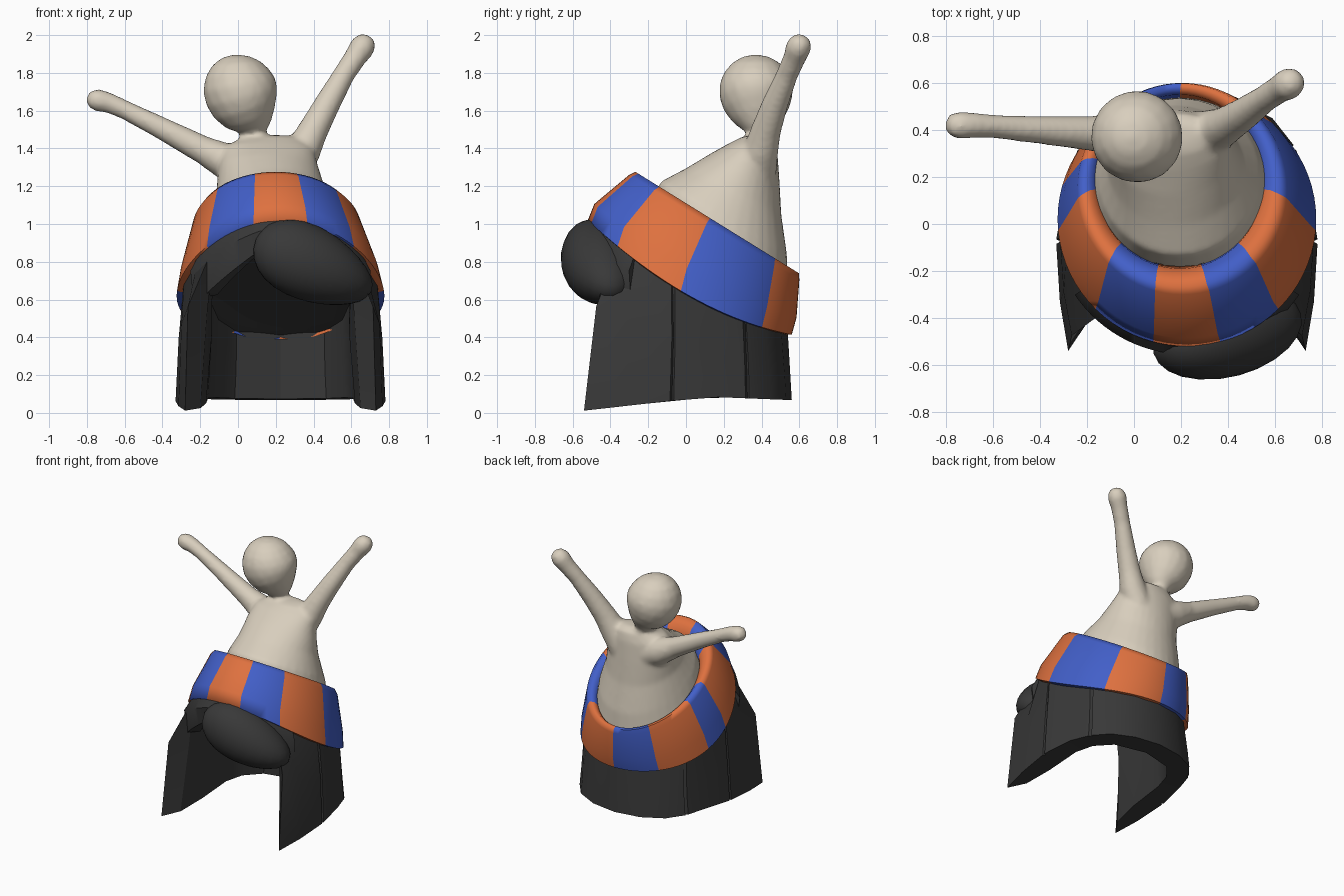
import bpy, bmesh, math
from math import sin, cos, pi, radians
from mathutils import Vector, Matrix

if "Cube" in bpy.data.objects:
    bpy.data.objects.remove(bpy.data.objects["Cube"])


def material(name, rgb):
    m = bpy.data.materials.new(name)
    m.diffuse_color = (*rgb, 1)
    m.use_nodes = True
    m.node_tree.nodes["Principled BSDF"].inputs["Base Color"].default_value = m.diffuse_color
    return m


CREAM = material("cream", (0.69, 0.62, 0.51))
ORANGE = material("orange", (0.73, 0.165, 0.05))
BLUE = material("blue", (0.055, 0.115, 0.58))
DARK = material("charcoal", (0.04, 0.04, 0.04))


def finish(bm, name, mats, angle=35):
    bmesh.ops.recalc_face_normals(bm, faces=bm.faces)
    me = bpy.data.meshes.new(name)
    bm.to_mesh(me)
    bm.free()
    ob = bpy.data.objects.new(name, me)
    bpy.context.collection.objects.link(ob)
    for m in mats:
        me.materials.append(m)
    bpy.ops.object.select_all(action='DESELECT')
    ob.select_set(True)
    bpy.context.view_layer.objects.active = ob
    bpy.ops.object.shade_smooth_by_angle(angle=radians(angle))
    return ob


def loft(bm, rings, closed=True, caps=True, loop=False, rule=None):
    """Bridge point rings; rule(i) gives the material of column i."""
    vs = [[bm.verts.new(p) for p in r] for r in rings]
    n = len(rings[0])
    pairs = list(zip(vs, vs[1:])) + ([(vs[-1], vs[0])] if loop else [])
    for a, b in pairs:
        for i in range(n if closed else n - 1):
            j = (i + 1) % n
            f = bm.faces.new((a[i], a[j], b[j], b[i]))
            if rule:
                f.material_index = rule(i)
    if caps:
        bm.faces.new(vs[0])
        bm.faces.new(vs[-1])


def band_low(y):      # lower edge of the striped band
    return 0.63 - 0.575 * y + 0.337 * y * y


def band_high(y):     # upper edge of the striped band
    return 1.11 - 0.62 * y


def drop(y):          # how far the inner lip sinks towards the back
    return 0.065 * max(0, min(1, y / 0.35))


def ring(cx, cy, rx, ry, zf, n=72):
    pts = []
    for i in range(n):
        a = 2 * pi * i / n
        y = cy - ry * cos(a)
        pts.append((cx + rx * sin(a), y, zf(y)))
    return pts


# --- striped band: tilted ring, colours by angle from the front
BOUNDS = [15, 45, 85, 135, 180, 215, 255, 275, 315, 345]


def stripe(i):
    return sum(b < i * 5 + 2.5 for b in BOUNDS) % 2


bm = bmesh.new()
loft(bm, [
    ring(0.22, -0.02, 0.42, 0.40, lambda y: band_low(y) - drop(y) - 0.005),
    ring(0.22, 0.02, 0.52, 0.51, lambda y: band_low(y) - 0.005),
    ring(0.225, 0.02, 0.55, 0.54, band_low),
    ring(0.22, 0.05, 0.525, 0.535, lambda y: 0.72 * band_low(y) + 0.28 * band_high(y)),
    ring(0.205, 0.15, 0.445, 0.45, lambda y: band_high(y) - 0.035),
    ring(0.20, 0.165, 0.42, 0.433, band_high),
    ring(0.197, 0.178, 0.385, 0.395, lambda y: band_high(y) - 0.01),
    ring(0.195, 0.18, 0.355, 0.37, lambda y: band_high(y) - 0.045),
    ring(0.195, 0.18, 0.345, 0.36, lambda y: band_high(y) - 0.16),
], caps=False, loop=True, rule=stripe)
finish(bm, "striped_band", [ORANGE, BLUE], 75)

# --- hair curtain: thick open-fronted wall following a half plan (back to front)
OUTER = [(0, .56), (.2, .53), (.36, .45), (.45, .335), (.435, .325), (.46, .315),
         (.51, .17), (.55, -.065), (.53, -.075), (.55, -.085), (.535, -.33), (.50, -.54)]
INNER = [(.42, -.42), (.39, -.2), (.38, .08), (.34, .22), (.24, .34), (0, .40)]
half = OUTER + INNER
plan = half + [(-x, y) for x, y in reversed(half[1:-1])]


def hair_bottom(y):
    return 0.012 + 0.078 * min(1, (y + 0.54) / 0.7) - 0.02 * max(0, y) / 0.5


bottom, mid, top = [], [], []
for x, y in plan:
    bottom.append((0.225 + x * 1.01, y, hair_bottom(y)))
    xm, ym = x * (0.98 if abs(x) > .43 or y > 0 else 0.93), y * (0.88 if y < 0 else 0.99)
    mid.append((0.225 + xm, ym, band_low(ym) - 0.25 - 0.35 * max(0, -ym)))
    k = min(0.96, 0.52 / math.hypot(x, y - 0.02))
    xt, yt = x * k, 0.02 + (y - 0.02) * k
    top.append((0.225 + xt, yt, band_low(yt) + 0.015))
bm = bmesh.new()
loft(bm, [bottom, mid, top])
bmesh.ops.triangulate(bm, faces=[f for f in bm.faces if len(f.verts) > 4])
finish(bm, "hair_curtain", [DARK], 25)

# --- hair crown: tilted lid beneath the band
bm = bmesh.new()
loft(bm, [ring(0.222, 0.0, r, r, lambda y, h=h, k=k: band_low(y) + h - k * drop(y))
          for r, h, k in ((0.50, -0.01, 0.5), (0.40, -0.005, 0.7), (0.34, 0.005, 0.6),
                          (0.2, 0.02, 0), (0.02, 0.035, 0))])
finish(bm, "hair_crown", [DARK], 60)

# --- fringe: curved strip with a parting, hanging under the band's front
rows = [[], [], [], [], []]
for i in range(31):
    a = radians(-56 + 112 * i / 30)
    low = 0.87 - 0.25 * min(1, abs(math.degrees(a) + 10) / 36)
    y0 = 0.02 - 0.54 * cos(a)
    hi = band_low(y0) + 0.005
    for row, r, t in zip(rows, (.53, .575, .56, .47, .46), (0, .35, 1, 1, 0)):
        row.append((0.225 + r * sin(a), 0.02 - r * cos(a), hi + (min(low, hi - 0.03) - hi) * t))
bm = bmesh.new()
loft(bm, rows, closed=False, caps=False, loop=True)
bmesh.ops.holes_fill(bm, edges=bm.edges)
finish(bm, "fringe", [DARK], 40)

# --- swept lock: large rounded lobe to one side of the parting
bm = bmesh.new()
bmesh.ops.create_uvsphere(bm, u_segments=24, v_segments=14, radius=1)
for v in bm.verts:
    v.co = Vector((v.co.x * 0.345, v.co.y * 0.185, v.co.z * (0.195 - 0.04 * v.co.x)))
bm.transform(Matrix.Translation((0.40, -0.465, 0.78)) @ Matrix.Rotation(radians(15), 4, 'Z')
             @ Matrix.Rotation(radians(24), 4, 'Y'))
finish(bm, "swept_lock", [DARK], 60)

# --- figure: torso, arms, neck and head fused into one smooth skin
bm = bmesh.new()
TORSO = [  # centre x, y, z, radius x, y, slope
    (.197, .175, .88, .38, .365, -.60), (.192, .20, 1.03, .345, .335, -.58),
    (.175, .25, 1.17, .29, .255, -.48), (.16, .31, 1.30, .265, .185, -.38),
    (.16, .36, 1.40, .24, .125, -.25), (.175, .385, 1.45, .17, .085, -.15),
    (.18, .39, 1.47, .09, .04, 0)]
loft(bm, [ring(x, y, rx, ry, lambda v, y=y, z=z, s=s: z + s * (v - y), 32)
          for x, y, z, rx, ry, s in TORSO])


def limb(path):
    pts = [Vector(p[:3]) for p in path]
    rings = []
    for i, p in enumerate(pts):
        d = pts[min(i + 1, len(pts) - 1)] - pts[max(i - 1, 0)]
        q = d.to_track_quat('Z', 'Y')
        r = path[i][3]
        rings.append([p + q @ Vector((r * cos(k * pi / 8), r * sin(k * pi / 8), 0))
                      for k in range(16)])
    loft(bm, rings)


limb([(.08, .38, 1.27, .10), (-.05, .38, 1.325, .10), (-.18, .385, 1.39, .075),
      (-.40, .40, 1.505, .06), (-.60, .415, 1.605, .05), (-.68, .42, 1.64, .054),
      (-.74, .42, 1.655, .06), (-.78, .42, 1.665, .048), (-.80, .42, 1.67, .02)])
limb([(.28, .38, 1.27, .10), (.345, .395, 1.39, .095), (.40, .425, 1.50, .08),
      (.47, .47, 1.63, .07), (.56, .535, 1.79, .058), (.62, .575, 1.88, .06),
      (.66, .597, 1.94, .069), (.685, .612, 1.975, .052), (.695, .618, 1.992, .02)])
# egg-shaped head on a thin neck
limb([(.12, .40, 1.40, .07), (.09, .395, 1.465, .055), (.085, .39, 1.51, .09),
      (.065, .385, 1.56, .14), (.04, .378, 1.62, .178), (.02, .372, 1.68, .196),
      (.005, .37, 1.74, .194), (-.003, .37, 1.80, .17), (-.008, .37, 1.85, .13),
      (-.01, .37, 1.885, .073), (-.01, .37, 1.898, .02)])
figure = finish(bm, "figure", [CREAM])
rm = figure.modifiers.new("fuse", 'REMESH')
rm.mode = 'VOXEL'
rm.voxel_size = 0.016
rm.use_smooth_shade = True
sm = figure.modifiers.new("soften", 'SMOOTH')
sm.factor = 0.5
sm.iterations = 6
for m in ("fuse", "soften"):
    figure.modifiers.move(figure.modifiers.find(m), len(figure.modifiers) - 1)
bpy.ops.object.convert(target='MESH')
